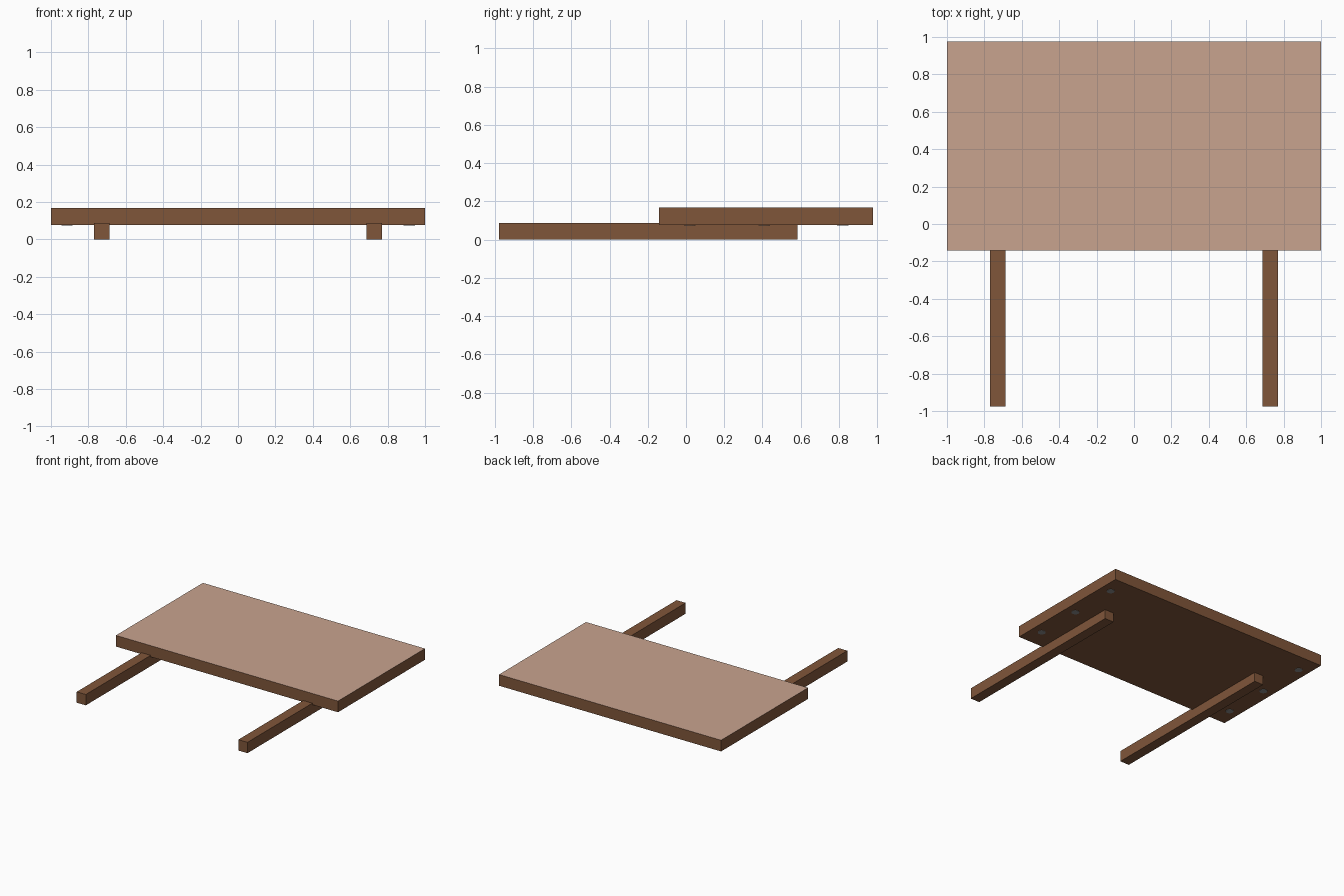
import bpy, bmesh
from mathutils import Matrix

if "Cube" in bpy.data.objects:
    bpy.data.objects.remove(bpy.data.objects["Cube"])


def material(name, colour):
    m = bpy.data.materials.new(name)
    m.diffuse_color = (*colour, 1)
    m.use_nodes = True
    m.node_tree.nodes["Principled BSDF"].inputs["Base Color"].default_value = m.diffuse_color
    return m


brown = material("dark wood", (0.216, 0.093, 0.042))
light = material("light wood", (0.584, 0.371, 0.275))
grey = material("grey metal", (0.26, 0.26, 0.26))


def finish(name, bm, mats):
    me = bpy.data.meshes.new(name)
    bm.to_mesh(me)
    bm.free()
    ob = bpy.data.objects.new(name, me)
    for m in mats:
        me.materials.append(m)
    bpy.context.collection.objects.link(ob)
    return ob


def box(name, lo, hi, mats):
    bm = bmesh.new()
    size = [b - a for a, b in zip(lo, hi)]
    mid = [(a + b) / 2 for a, b in zip(lo, hi)]
    bmesh.ops.create_cube(bm, size=1, matrix=Matrix.Translation(mid) @ Matrix.Diagonal((*size, 1)))
    bm.normal_update()
    if len(mats) > 1:  # upward face takes the second colour
        for f in bm.faces:
            f.material_index = int(f.normal.z > 0.5)
    return finish(name, bm, mats)


# Panel with a light upper face
box("panel", (-1, -0.142, 0.076), (1, 0.977, 0.167), [brown, light])

for side, s in (("left", -1), ("right", 1)):
    # Long support rail, let slightly into the panel
    x = s * 0.728
    box(side + "_rail", (x - 0.041, -0.977, 0), (x + 0.041, 0.582, 0.088), [brown])
    # Flat round discs under the panel edge
    for i, y in enumerate((0.02, 0.41, 0.82)):
        bm = bmesh.new()
        bmesh.ops.create_cone(bm, cap_ends=True, segments=16, radius1=0.03, radius2=0.03, depth=0.006,
                              matrix=Matrix.Translation((s * 0.915, y, 0.077)))
        finish(f"{side}_disc_{i + 1}", bm, [grey])
